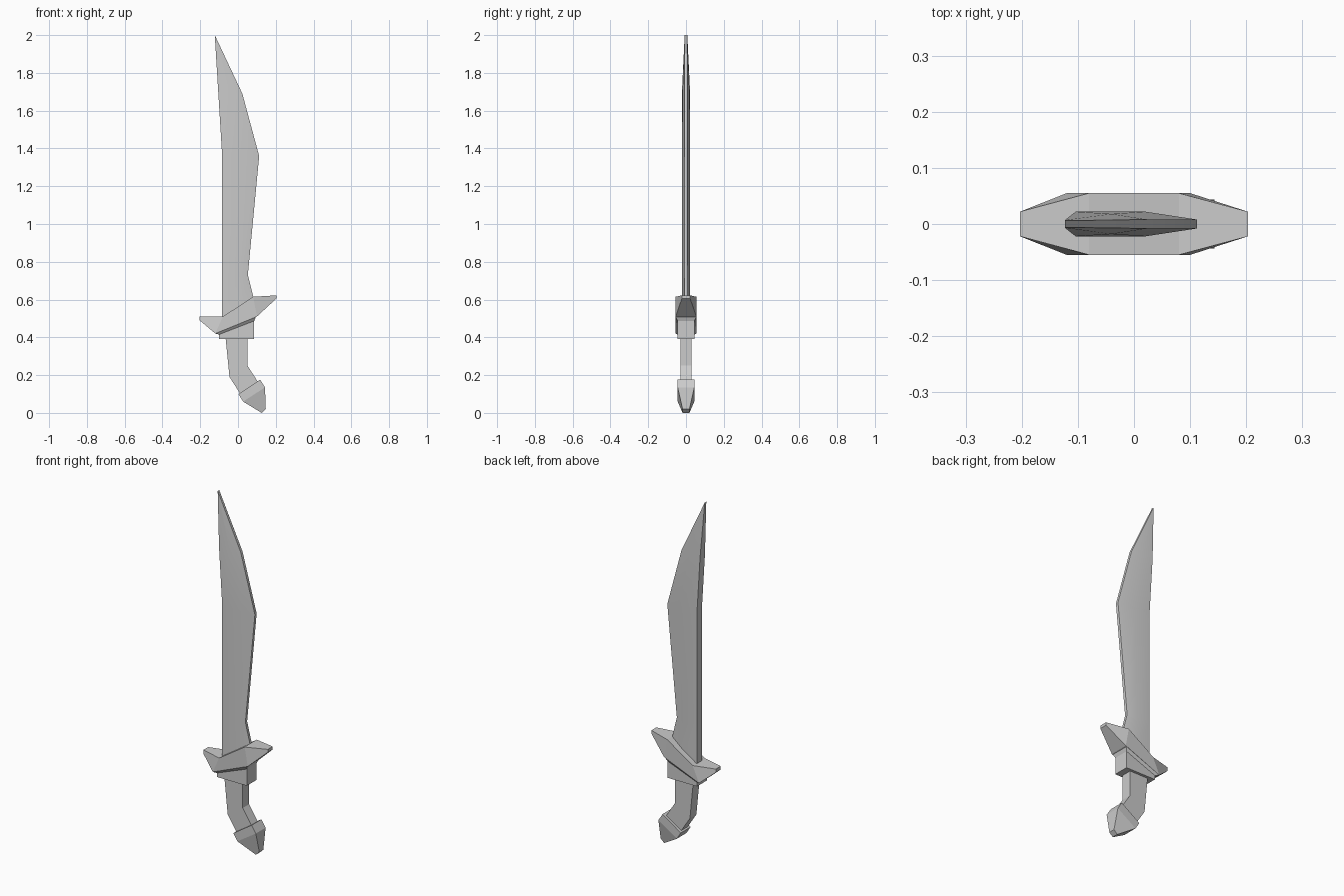
import bpy
import bmesh

cube = bpy.data.objects.get("Cube")
if cube:
    bpy.data.objects.remove(cube, do_unlink=True)

# Single plain grey for the whole sword
grey = bpy.data.materials.new("plain grey")
grey.use_nodes = True
grey.diffuse_color = (0.6, 0.6, 0.6, 1)
grey.node_tree.nodes["Principled BSDF"].inputs["Base Color"].default_value = (0.6, 0.6, 0.6, 1)


def loft(name, sections):
    """Skin through sections; each lists (x, z, half thickness) and is mirrored in y."""
    bm = bmesh.new()
    rings = []
    for section in sections:
        front = [bm.verts.new((x, -w, z)) for x, z, w in section]
        back = [bm.verts.new((x, w, z)) for x, z, w in reversed(section)]
        rings.append(front + back)
    for a, b in zip(rings, rings[1:]):
        n = len(a)
        for i in range(n):
            j = (i + 1) % n
            bm.faces.new((a[i], a[j], b[j], b[i]))
    bm.faces.new(rings[0][::-1])
    bm.faces.new(rings[-1])
    bmesh.ops.recalc_face_normals(bm, faces=bm.faces[:])
    mesh = bpy.data.meshes.new(name)
    bm.to_mesh(mesh)
    bm.free()
    mesh.materials.append(grey)
    obj = bpy.data.objects.new(name, mesh)
    bpy.context.collection.objects.link(obj)
    return obj


# Blade: thick spine, shallow ridge, thin cutting edge
spine, edge = 0.022, 0.008
blade = loft("blade", [
    [(-0.085, 0.48, spine), (0.01, 0.53, spine), (0.087, 0.59, edge)],
    [(-0.085, 0.73, spine), (0.0, 0.73, spine), (0.052, 0.73, edge)],
    [(-0.085, 1.38, spine), (0.02, 1.36, spine), (0.112, 1.36, edge)],
    [(-0.104, 1.69, spine), (-0.04, 1.69, 0.018), (0.023, 1.69, edge)],
    [(-0.123, 2.0, 0.007), (-0.122, 1.998, 0.007), (-0.121, 1.996, 0.006)],
])

# Slanted crossguard with narrowed tips
wide, tip = 0.055, 0.022
loft("crossguard", [
    [(-0.203, 0.49, tip), (-0.203, 0.51, tip)],
    [(-0.12, 0.42, wide), (-0.08, 0.51, wide)],
    [(0.1, 0.51, wide), (0.08, 0.615, wide)],
    [(0.203, 0.605, tip), (0.203, 0.622, tip)],
])

# Bevelled underside between guard and collar
loft("guard_underside", [
    [(-0.12, 0.42, wide), (0.095, 0.51, wide)],
    [(-0.1, 0.415, 0.044), (0.086, 0.487, 0.044)],
])

# Collar below the guard
loft("collar", [
    [(-0.1, 0.425, 0.044), (0.086, 0.5, 0.044)],
    [(-0.1, 0.392, 0.044), (0.086, 0.392, 0.044)],
])

# Bent grip
loft("grip", [
    [(x0, z0, 0.029), (x1, z1, 0.029)] for x0, z0, x1, z1 in (
        (-0.066, 0.4, 0.05, 0.4),
        (-0.045, 0.19, 0.05, 0.25),
        (0.013, 0.1, 0.105, 0.165))
])

# Tapered pommel
loft("pommel", [
    [(0.002, 0.1, 0.044), (0.117, 0.176, 0.044)],
    [(0.027, 0.06, 0.044), (0.143, 0.135, 0.044)],
    [(0.125, 0.0, 0.018), (0.147, 0.02, 0.018)],
])

# Soften only the shallow blade facets
bpy.ops.object.select_all(action="DESELECT")
blade.select_set(True)
bpy.context.view_layer.objects.active = blade
bpy.ops.object.shade_smooth_by_angle()
